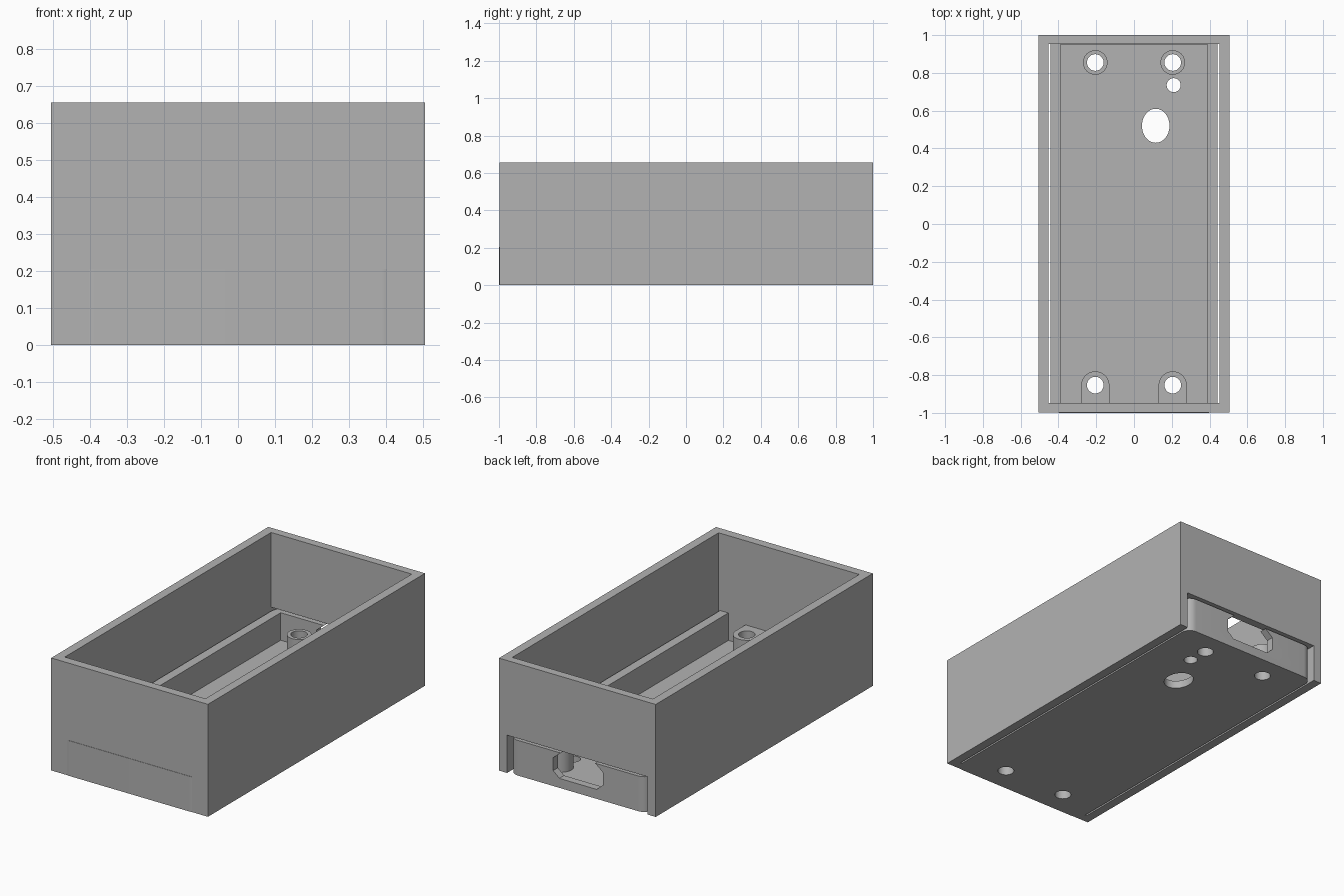
import bpy, bmesh, math

cube = bpy.data.objects.get("Cube")
if cube:
    bpy.data.objects.remove(cube, do_unlink=True)

grey = bpy.data.materials.new("plain grey")
grey.use_nodes = True
colour = (0.45, 0.45, 0.45, 1)
grey.diffuse_color = colour
grey.node_tree.nodes["Principled BSDF"].inputs["Base Color"].default_value = colour


def prism(name, outline, low, high, along_y=False):
    """Extrude a closed outline along z, or along y for an x-z outline."""
    bm = bmesh.new()
    place = (lambda a, b, t: (a, t, b)) if along_y else (lambda a, b, t: (a, b, t))
    base = bm.faces.new([bm.verts.new(place(a, b, low)) for a, b in outline])
    moved = bmesh.ops.extrude_face_region(bm, geom=[base])["geom"]
    step = place(0, 0, high - low)
    bmesh.ops.translate(bm, vec=step, verts=[v for v in moved if isinstance(v, bmesh.types.BMVert)])
    bmesh.ops.recalc_face_normals(bm, faces=bm.faces)
    mesh = bpy.data.meshes.new(name)
    bm.to_mesh(mesh)
    bm.free()
    mesh.materials.append(grey)
    obj = bpy.data.objects.new(name, mesh)
    bpy.context.collection.objects.link(obj)
    return obj


def rect(x0, x1, y0, y1):
    return [(x0, y0), (x1, y0), (x1, y1), (x0, y1)]


def arc(x, y, rx, ry, start=0, end=360, count=48):
    steps = count if end - start == 360 else count + 1
    angles = [math.radians(start + (end - start) * i / count) for i in range(steps)]
    return [(x + rx * math.cos(a), y + ry * math.sin(a)) for a in angles]


def combine(obj, other, operation):
    """Apply a boolean and remove the helper."""
    mod = obj.modifiers.new("shape", "BOOLEAN")
    mod.operation, mod.solver, mod.object = operation, "EXACT", other
    bpy.context.view_layer.objects.active = obj
    bpy.ops.object.modifier_apply(modifier=mod.name)
    bpy.data.objects.remove(other, do_unlink=True)


# Outer sleeve: open above and below, with a tray opening in the back wall
sleeve = prism("outer_sleeve", rect(-0.505, 0.505, -0.998, 1), 0, 0.655)
combine(sleeve, prism("cavity", rect(-0.453, 0.453, -0.947, 0.952), -0.1, 0.8), "DIFFERENCE")
combine(sleeve, prism("back_opening", rect(-0.453, 0.453, 0.9, 1.1), -0.1, 0.22), "DIFFERENCE")

# Sliding tray with rounded corners
W, FRONT, BACK, R = 0.443, -1.0, 0.994, 0.055
outline = []
for x, y, start in ((W - R, BACK - R, 0), (R - W, BACK - R, 90),
                    (R - W, FRONT + R, 180), (W - R, FRONT + R, 270)):
    outline += arc(x, y, R, R, start, start + 90, 10)
tray = prism("sliding_tray", outline, 0, 0.205)
combine(tray, prism("tray_cavity", rect(-0.39, 0.39, -0.947, 0.95), 0.045, 0.4), "DIFFERENCE")

# Screw posts: round at the back, joined to the wall at the front
for x in (-0.205, 0.205):
    combine(tray, prism("back_post", arc(x, 0.855, 0.065, 0.065), 0.02, 0.165), "UNION")
    front = arc(x, -0.855, 0.075, 0.075, 0, 180, 24) + [(x - 0.075, -0.97), (x + 0.075, -0.97)]
    combine(tray, prism("front_post", front, 0.02, 0.165), "UNION")

# Screw holes, small hole and oval cable hole
holes = [(x, y, 0.044, 0.044) for x in (-0.205, 0.205) for y in (-0.853, 0.855)]
holes += [(0.21, 0.735, 0.037, 0.037), (0.115, 0.52, 0.073, 0.09)]
for hole in holes:
    combine(tray, prism("hole", arc(*hole), -0.1, 0.4), "DIFFERENCE")

# Chamfered connector slot, open at the top of the back wall
half = [(0.12, 0.055), (0.16, 0.09), (0.16, 0.165), (0.11, 0.206), (0.11, 0.3)]
slot = half + [(-x, z) for x, z in reversed(half)]
combine(tray, prism("connector_slot", slot, 0.93, 1.1, along_y=True), "DIFFERENCE")

# Smooth the round walls, keep the edges sharp
for obj in (sleeve, tray):
    bpy.ops.object.select_all(action="DESELECT")
    obj.select_set(True)
    bpy.context.view_layer.objects.active = obj
    bpy.ops.object.shade_smooth_by_angle(angle=math.radians(30))
